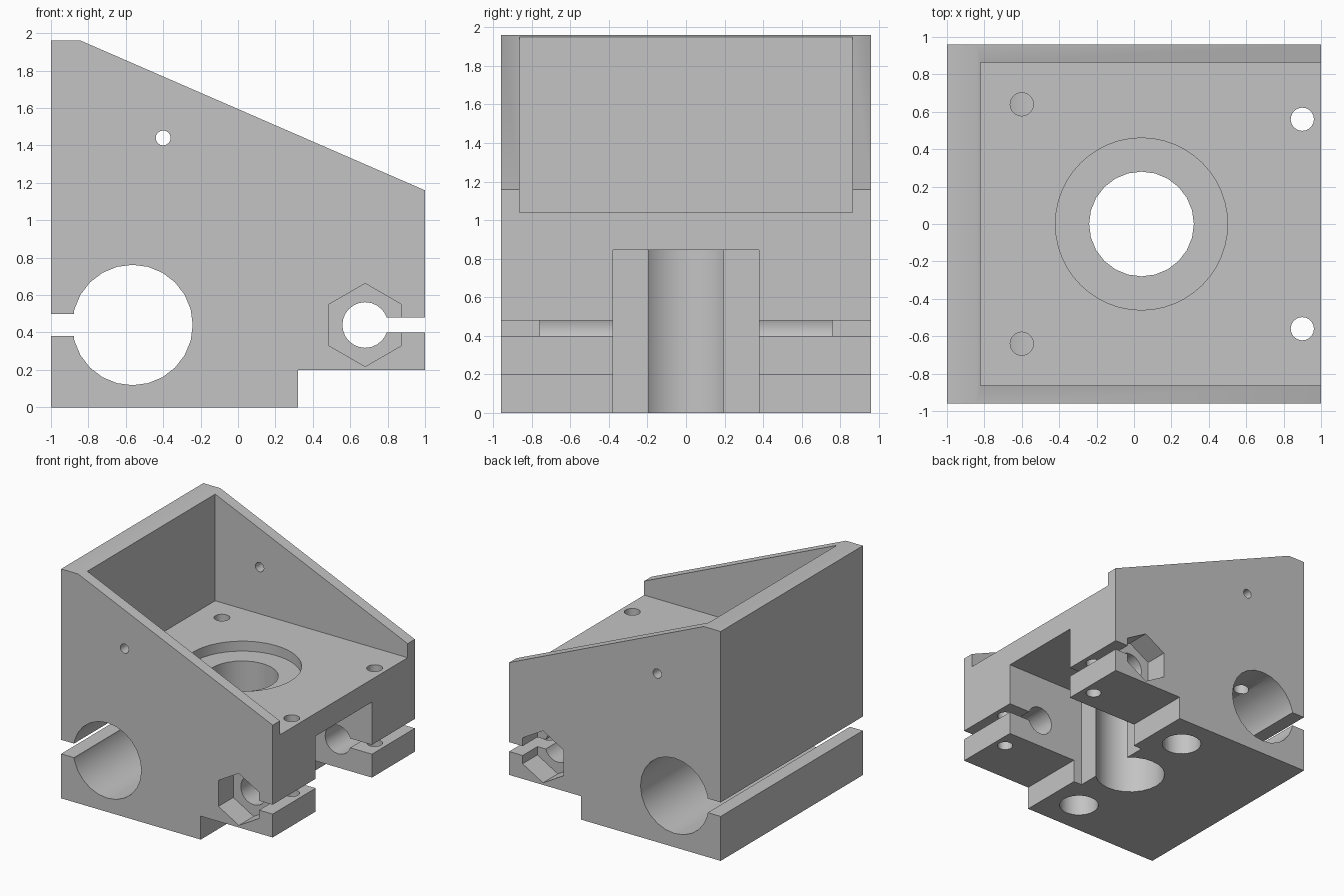
import bpy, bmesh, math
from mathutils import Vector

cube = bpy.data.objects.get("Cube")
if cube:
    bpy.data.objects.remove(cube, do_unlink=True)

plastic = bpy.data.materials.new("grey plastic")
plastic.use_nodes = True
GREY = (0.55, 0.55, 0.55, 1)
plastic.diffuse_color = GREY
plastic.node_tree.nodes["Principled BSDF"].inputs["Base Color"].default_value = GREY


def make_prism(name, points, depth):
    """Extrude a closed outline of 3D points along the vector depth."""
    bm = bmesh.new()
    face = bm.faces.new([bm.verts.new(p) for p in points])
    moved = bmesh.ops.extrude_face_region(bm, geom=[face])["geom"]
    bmesh.ops.translate(bm, vec=depth,
                        verts=[v for v in moved if isinstance(v, bmesh.types.BMVert)])
    bmesh.ops.recalc_face_normals(bm, faces=bm.faces)
    mesh = bpy.data.meshes.new(name)
    bm.to_mesh(mesh)
    bm.free()
    mesh.materials.append(plastic)
    obj = bpy.data.objects.new(name, mesh)
    bpy.context.collection.objects.link(obj)
    return obj


def side_prism(name, outline, y0, y1):
    """Outline in x and z, running along y."""
    return make_prism(name, [(x, y0, z) for x, z in outline], Vector((0, y1 - y0, 0)))


def upright_prism(name, outline, z0, z1):
    """Outline in x and y, running along z."""
    return make_prism(name, [(x, y, z0) for x, y in outline], Vector((0, 0, z1 - z0)))


def ring(cx, cy, r, sides=24, turn=0.0):
    steps = [turn + math.tau * i / sides for i in range(sides)]
    return [(cx + r * math.cos(a), cy + r * math.sin(a)) for a in steps]


def rect(x0, y0, x1, y1):
    return [(x0, y0), (x1, y0), (x1, y1), (x0, y1)]


HALF = 0.96       # half width of the block
OUT = 1.2         # reaches past every side
FLOOR = 1.04      # floor of the motor pocket

# Block with sloped top and raised right-hand underside
body = side_prism("motor_bracket", [(-1, 0), (0.32, 0), (0.32, 0.2), (1, 0.2),
                                    (1, 1.16), (-0.84, 1.96), (-1, 1.96)], -HALF, HALF)

cutters = [
    # Open pocket, shaft recess, shaft bore and the channel below
    upright_prism("pocket_cutter", rect(-0.82, -0.863, OUT, 0.863), FLOOR, 2.3),
    upright_prism("recess_cutter", ring(0.04, 0, 0.46, 48), 0.955, 1.3),
    upright_prism("bore_cutter", ring(0.04, 0, 0.28), -0.2, 1.3),
    upright_prism("channel_cutter", rect(0.24, -0.38, OUT, 0.38), -0.2, 0.845),
    # Large rod hole with its clamping slot
    side_prism("rod_cutter", ring(-0.564, 0.44, 0.322), -OUT, OUT),
    side_prism("rod_slot_cutter", rect(-OUT, 0.38, -0.8, 0.5), -OUT, OUT),
    # Small screw hole with its clamping slot
    side_prism("screw_cutter", ring(0.68, 0.44, 0.122), -OUT, OUT),
    side_prism("screw_slot_cutter", rect(0.7, 0.4, OUT, 0.48), -OUT, OUT),
    # Small hole through both side walls
    side_prism("wall_hole_cutter", ring(-0.4, 1.44, 0.04, 16), -OUT, OUT),
]

# Features repeated on the front and back halves
for s in (-1, 1):
    cutters += [
        side_prism("nut_cutter", ring(0.68, 0.44, 0.222, 6, math.pi / 2), s * 0.76, s * OUT),
        upright_prism("mount_hole_cutter", ring(-0.6, s * 0.64, 0.062), 0.7, 1.3),
        upright_prism("clamp_hole_cutter", ring(0.9, s * 0.56, 0.062), -0.2, 1.3),
        upright_prism("base_hole_cutter", ring(0.04, s * 0.65, 0.158), -0.2, 0.5),
    ]

# Cut every hole, then discard the cutters
bpy.ops.object.select_all(action="DESELECT")
bpy.context.view_layer.objects.active = body
body.select_set(True)
for cutter in cutters:
    cut = body.modifiers.new("cut", "BOOLEAN")
    cut.operation = "DIFFERENCE"
    cut.solver = "EXACT"
    cut.object = cutter
    bpy.ops.object.modifier_apply(modifier=cut.name)
    bpy.data.objects.remove(cutter, do_unlink=True)

bpy.ops.object.shade_smooth_by_angle(angle=math.radians(25))
